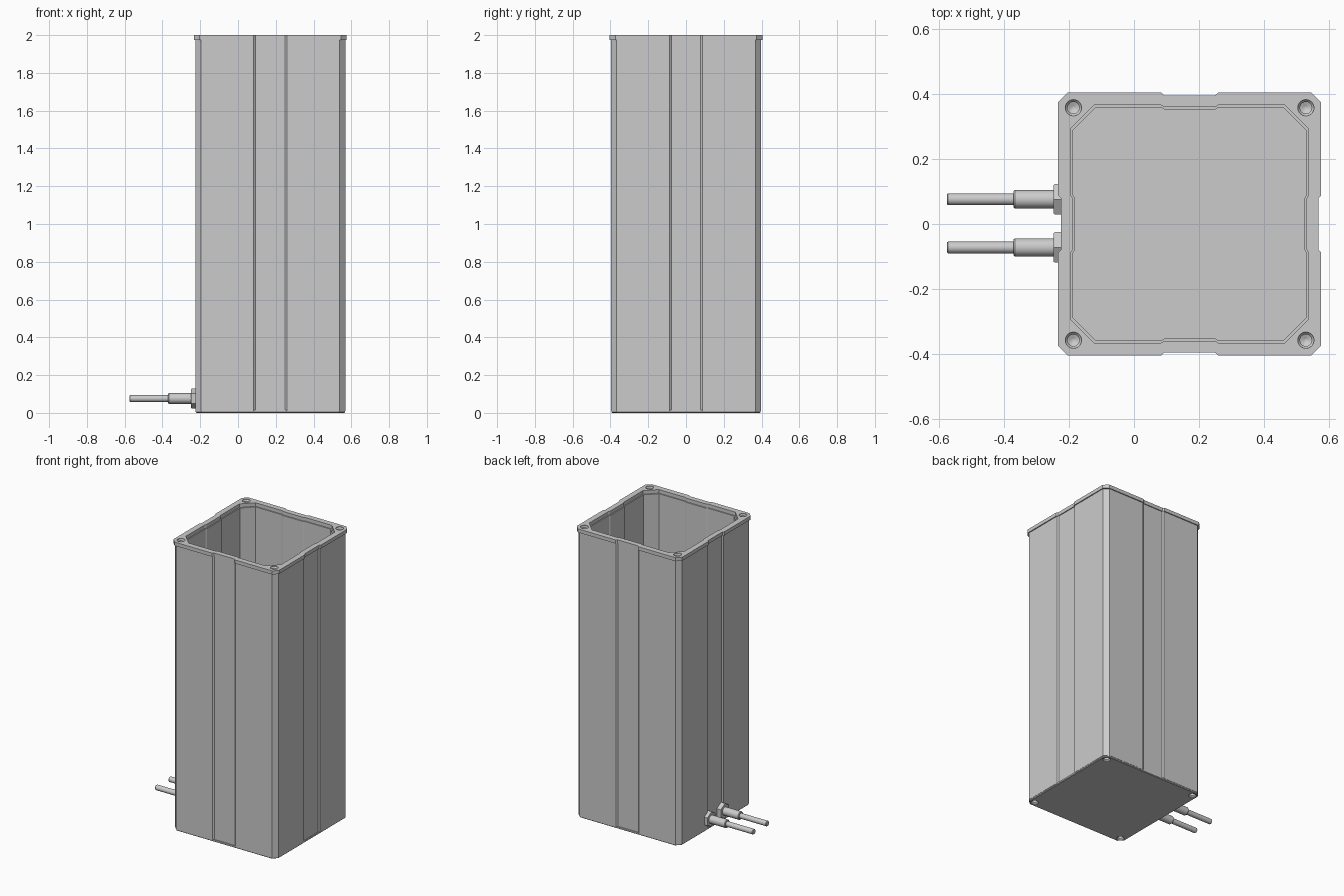
import bpy, bmesh
from math import pi, cos, sin, radians
from mathutils import Vector

cube = bpy.data.objects.get("Cube")
if cube:
    bpy.data.objects.remove(cube, do_unlink=True)

grey = bpy.data.materials.new("light_grey")
grey.use_nodes = True
grey.diffuse_color = (0.6, 0.6, 0.6, 1)
grey.node_tree.nodes["Principled BSDF"].inputs["Base Color"].default_value = grey.diffuse_color

CX = 0.171            # centre of the housing in x
HOLE = 0.357          # screw offset from the centre


def square_ring(z, half, chamfer, notch=0.0, width=0.088):
    """Chamfered square with a shallow step in the middle of each side."""
    end = half - chamfer
    side = [(half, -end), (half, -width), (half - notch, 0.01 - width),
            (half - notch, width - 0.01), (half, width), (half, end)]
    ring = []
    for _ in range(4):
        ring += [Vector((CX + x, y, z)) for x, y in side]
        side = [(-y, x) for x, y in side]
    return ring


def round_ring(centre, radius, axis="z", sides=32):
    pts = []
    for i in range(sides):
        a = 2 * pi * i / sides
        u, v = radius * sin(a), radius * cos(a)
        pts.append(Vector(centre) + Vector((u, v, 0) if axis == "z" else (0, u, v)))
    return pts


def loft(name, groups, closed=False, smooth=False):
    """Skin each group of rings; closed joins the last ring to the first."""
    bm = bmesh.new()
    for rings in groups:
        loops = [[bm.verts.new(p) for p in ring] for ring in rings]
        pairs = list(zip(loops, loops[1:]))
        if closed:
            pairs.append((loops[-1], loops[0]))
        else:
            bm.faces.new(loops[0])
            bm.faces.new(loops[-1])
        for a, b in pairs:
            n = len(a)
            for i in range(n):
                j = (i + 1) % n
                bm.faces.new((a[i], a[j], b[j], b[i]))
    bmesh.ops.recalc_face_normals(bm, faces=bm.faces)
    mesh = bpy.data.meshes.new(name)
    bm.to_mesh(mesh)
    bm.free()
    mesh.materials.append(grey)
    obj = bpy.data.objects.new(name, mesh)
    bpy.context.collection.objects.link(obj)
    if smooth:
        activate(obj)
        bpy.ops.object.shade_smooth_by_angle(angle=radians(35))
    return obj


def activate(obj):
    bpy.ops.object.select_all(action="DESELECT")
    obj.select_set(True)
    bpy.context.view_layer.objects.active = obj


# Long stepped tube
housing = loft("housing", [[
    square_ring(0.01, 0.397, 0.03, 0.008), square_ring(1.975, 0.397, 0.03, 0.008),
    square_ring(1.975, 0.358, 0.07, 0.006), square_ring(0.01, 0.358, 0.07, 0.006)]], closed=True)

# Collar around the open top
rim = loft("top_rim", [[
    square_ring(1.975, 0.404, 0.03, 0.009), square_ring(2.0, 0.404, 0.03, 0.009),
    square_ring(2.0, 0.365, 0.072, 0.006), square_ring(1.975, 0.365, 0.072, 0.006)]], closed=True)

# Closed bottom
base = loft("base_plate", [[
    square_ring(0.0, 0.391, 0.03), square_ring(0.004, 0.395, 0.03), square_ring(0.014, 0.395, 0.03)]])

# Countersunk screw holes at both ends
steps = [(-0.01, 0.025), (0.004, 0.025), (0.012, 0.018), (0.06, 0.018), (0.066, 0.004)]
holes = []
for sx in (-1, 1):
    for sy in (-1, 1):
        for end, way in ((2.0, -1), (0.0, 1)):
            holes.append([round_ring((CX + sx * HOLE, sy * HOLE, end + way * d), r)
                          for d, r in steps])
cutter = loft("screw_hole_cutter", holes)
cutter.hide_render = True
for part in (housing, rim, base):
    mod = part.modifiers.new("screw_holes", "BOOLEAN")
    mod.operation = "DIFFERENCE"
    mod.solver = "EXACT"
    mod.object = cutter
    activate(part)
    bpy.ops.object.modifier_apply(modifier=mod.name)
bpy.data.objects.remove(cutter, do_unlink=True)

# Two side connectors: hex nut, sleeve and thin hose
for label, y in (("front", -0.072), ("back", 0.076)):
    def along(sections, sides=32):
        return [[round_ring((x, y, 0.076), r, "x", sides) for x, r in sections]]
    loft(label + "_nut", along([(-0.21, 0.054), (-0.243, 0.054), (-0.248, 0.05)], 6))
    loft(label + "_sleeve", along([(-0.24, 0.028), (-0.366, 0.028), (-0.37, 0.025)]), smooth=True)
    loft(label + "_hose", along([(-0.36, 0.018), (-0.571, 0.018), (-0.575, 0.015)]), smooth=True)
